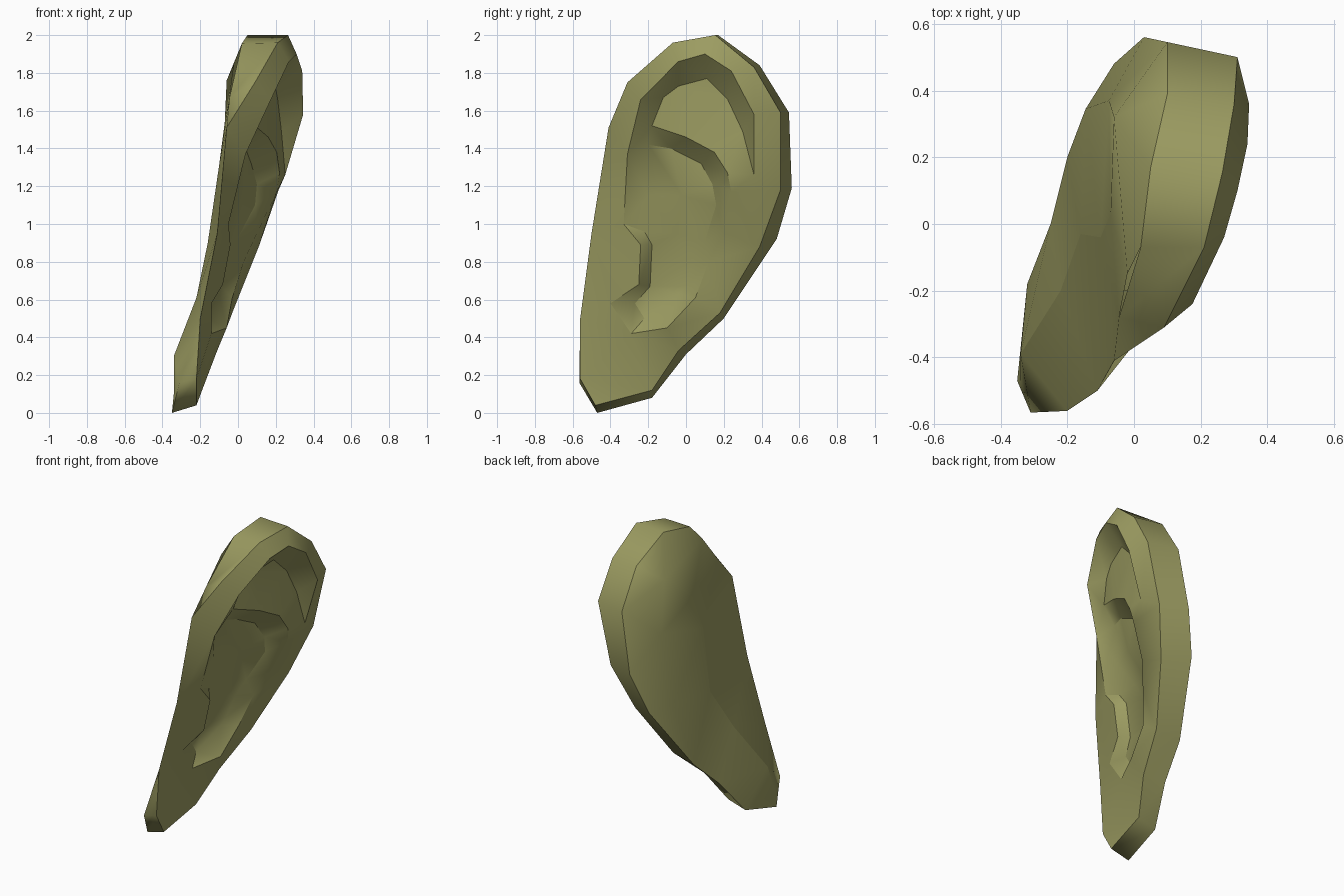
import bpy, bmesh, math
from mathutils import Vector
from mathutils.geometry import delaunay_2d_cdt

if "Cube" in bpy.data.objects:
    bpy.data.objects.remove(bpy.data.objects["Cube"])

# Every contour point is (y, z, x): position on the side, then sideways depth.
# Outer edge of the front face, starting at the lobe
front_rim = [(-.56, .18, -.22), (-.48, .04, -.22), (-.18, .12, -.19), (-.04, .33, -.11),
             (.18, .53, -.03), (.39, .88, .11), (.5, 1.18, .215), (.5, 1.59, .31),
             (.36, 1.83, .30), (.155, 2.0, .265), (-.07, 1.96, .21), (-.31, 1.75, .09),
             (-.41, 1.51, -.06), (-.5, .95, -.11), (-.56, .5, -.20)]
# Outer edge of the back; it merges with the front rim along the cheek side
back_rim = [(-.565, .16, -.31), (-.47, 0, -.35), (-.18, .08, -.32), (0, .31, -.25),
            (.2, .5, -.2), (.48, .92, -.06), (.56, 1.19, .03), (.545, 1.59, .1),
            (.39, 1.84, .1), (.17, 2.0, .05), (-.07, 1.955, .02),
            (-.28, 1.67, -.045)] + front_rim[12:]

# Folds of the front face
helix_edge = [(.36, 1.26, .25), (.36, 1.58, .345), (.24, 1.81, .34), (.10, 1.90, .31),
              (-.04, 1.86, .27), (-.24, 1.66, .175), (-.31, 1.37, .04), (-.33, 1.0, -.05),
              (-.24, .89, -.04), (-.25, .68, -.08), (-.40, .58, -.14), (-.29, .42, -.14)]
helix_groove = [(.36, 1.26, .25), (.30, 1.49, .23), (.22, 1.66, .21), (.11, 1.77, .19),
                (-.04, 1.73, .15), (-.12, 1.67, .12), (-.18, 1.52, .09)]
antihelix_ridge = [(-.18, 1.52, .09), (0, 1.46, .16), (.15, 1.38, .205), (.22, 1.27, .22),
                   (.24, 1.17, .205), (.20, .95, .10), (.12, .80, .03), (.05, .61, -.03),
                   (-.10, .45, -.06), (-.29, .42, -.14)]
antihelix_foot = [(-.20, 1.42, -.01), (-.08, 1.40, .04), (.08, 1.32, .07), (.14, 1.21, .1),
                  (.16, 1.10, .09), (.10, .91, -.01)]
concha_crest = [(-.20, 1.42, -.01), (-.02, 1.15, .03), (.10, .91, -.01)]
concha_wall = [(-.20, 1.42, -.01), (-.20, 1.15, -.045), (-.05, .95, -.05), (.04, .81, -.05)]
concha_floor = [(.10, .91, -.01), (.04, .81, -.05), (0, .67, -.09), (-.04, .63, -.10)]
tragus_inside = [(-.33, 1.0, -.05), (-.22, .96, -.065), (-.18, .89, -.09), (-.19, .67, -.13),
                 (-.27, .58, -.16), (-.22, .50, -.16), (-.29, .42, -.14)]

# Folds of the back: underside of the helix, line against the head, and the bulge
helix_back = [(-.07, 1.955, .02), (-.15, 1.85, -.02), (.32, 1.76, -.06)]
attachment = [(.32, 1.76, -.06), (.03, 1.54, -.07), (-.04, 1.31, -.10), (-.03, .90, -.16),
              (-.20, .61, -.22), (-.39, .30, -.34), (-.47, .10, -.34)]
back_bulge = [(.32, 1.76, -.06), (.37, 1.42, -.075), (.345, .95, -.145), (.2, .5, -.2)]
helix_turn = [(-.15, 1.85, -.02), (-.28, 1.67, -.045)]

bm = bmesh.new()
shared = {}


def vert(p):
    """Welded vertex for a contour point."""
    if p not in shared:
        shared[p] = bm.verts.new((p[2], p[0], p[1]))
    return shared[p]


def fill(rim, folds, flip):
    """Triangulate a rim so that the fold lines become edges."""
    pts, edges = list(rim), []
    for line in [list(rim) + [rim[0]]] + folds:
        for p in line:
            if p not in pts:
                pts.append(p)
        edges += [(pts.index(a), pts.index(b)) for a, b in zip(line, line[1:])]
    flat = [Vector(p[:2]) for p in pts]
    out, _, tris, origin, _, _ = delaunay_2d_cdt(flat, edges, [], 1, 1e-5)
    pos = []
    for co, src in zip(out, origin):
        if src:
            pos.append(pts[src[0]])
        else:
            near = min(pts, key=lambda p: (Vector(p[:2]) - co).length)
            pos.append((co.x, co.y, near[2]))
    for t in tris:
        vs = [vert(pos[i]) for i in t]
        bm.faces.new(vs[::-1] if flip else vs)


fill(front_rim, [helix_edge, helix_groove, antihelix_ridge, antihelix_foot,
                 concha_crest, concha_wall, concha_floor, tragus_inside], False)
fill(back_rim, [helix_back, helix_turn, attachment, back_bulge], True)

# Outer band joining the two rims
n = len(front_rim)
for i in range(n):
    j = (i + 1) % n
    loop = []
    for p in (front_rim[i], back_rim[i], back_rim[j], front_rim[j]):
        if p not in loop:
            loop.append(p)
    if len(loop) > 2:
        bm.faces.new([vert(p) for p in loop])

bmesh.ops.recalc_face_normals(bm, faces=bm.faces[:])

# Smooth skin with crisp edges along the main folds
for f in bm.faces:
    f.smooth = True
creases = [front_rim + front_rim[:1], back_rim[:11], helix_edge, helix_groove,
           antihelix_ridge[:5], antihelix_ridge[6:], antihelix_foot, tragus_inside,
           helix_back[1:], attachment]
for line in creases:
    for a, b in zip(line, line[1:]):
        edge = bm.edges.get((vert(a), vert(b)))
        if edge:
            edge.smooth = False

mesh = bpy.data.meshes.new("ear")
bm.to_mesh(mesh)
bm.free()

skin = bpy.data.materials.new("olive skin")
skin.diffuse_color = (.33, .33, .12, 1)
skin.use_nodes = True
skin.node_tree.nodes["Principled BSDF"].inputs["Base Color"].default_value = skin.diffuse_color
mesh.materials.append(skin)
ear = bpy.data.objects.new("ear", mesh)
bpy.context.collection.objects.link(ear)
